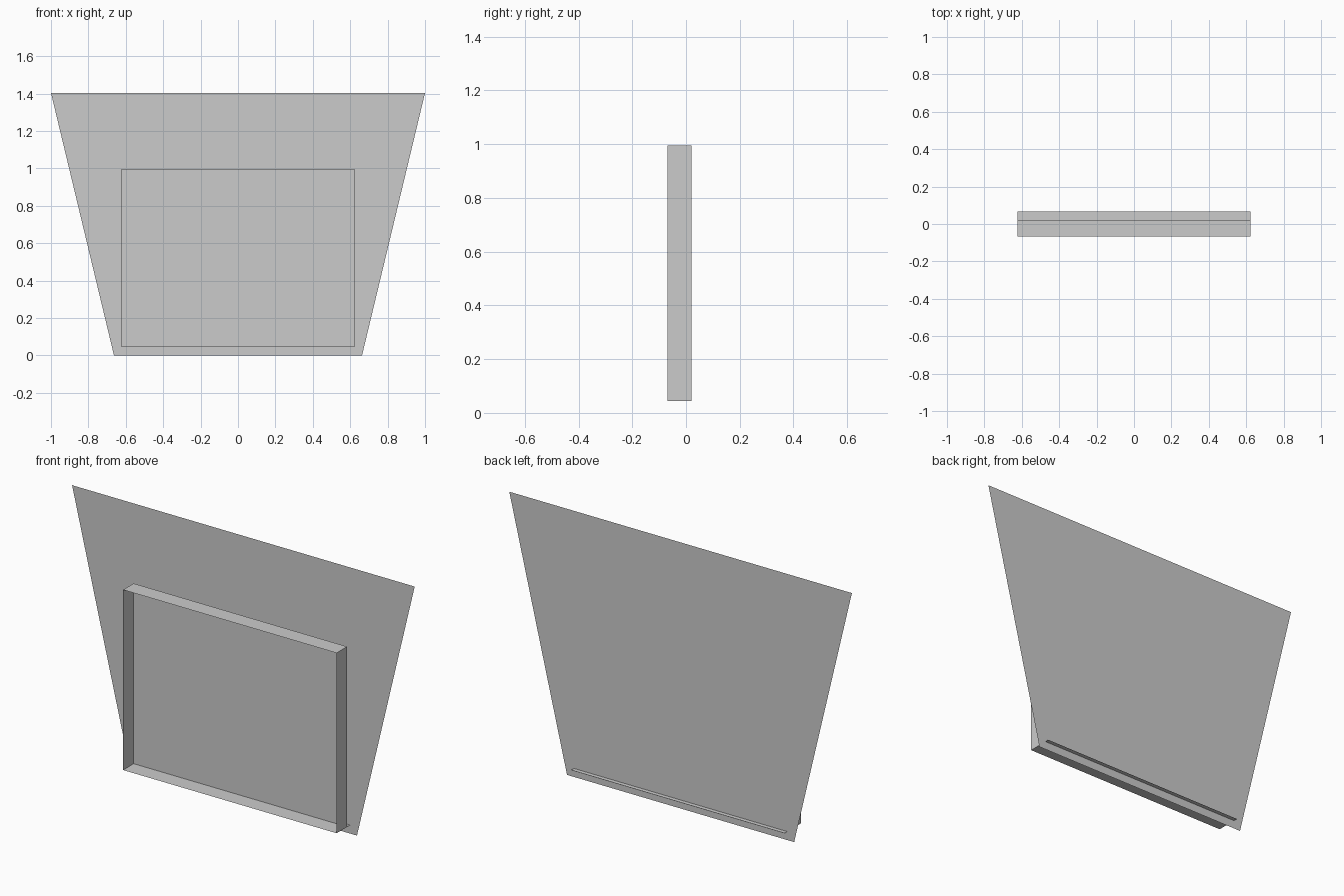
import bpy, bmesh

if "Cube" in bpy.data.objects:
    bpy.data.objects.remove(bpy.data.objects["Cube"])

FRONT, RECESS, BOARD, BACK = -0.068, 0.02, 0.045, 0.068


def finish(bm, name):
    mesh = bpy.data.meshes.new(name)
    bm.to_mesh(mesh)
    bm.free()
    obj = bpy.data.objects.new(name, mesh)
    bpy.context.collection.objects.link(obj)
    return obj


def add_face(bm, pts):
    return bm.faces.new([bm.verts.new(p) for p in pts])


# Backboard: a single tapered sheet
bm = bmesh.new()
add_face(bm, [(-0.663, BOARD, 0), (0.663, BOARD, 0),
              (1, BOARD, 1.404), (-1, BOARD, 1.404)])
finish(bm, "backboard")

# Recessed frame: front rim inset, then pushed in to make walls and panel
bm = bmesh.new()
front = add_face(bm, [(-0.623, FRONT, 0.045), (0.623, FRONT, 0.045),
                      (0.623, FRONT, 0.996), (-0.623, FRONT, 0.996)])
bm.normal_update()
bmesh.ops.inset_region(bm, faces=[front], thickness=0.027, use_even_offset=True)
result = bmesh.ops.extrude_discrete_faces(bm, faces=[front])
panel = result["faces"][0]
bmesh.ops.translate(bm, verts=panel.verts, vec=(0, RECESS - FRONT, 0))
finish(bm, "recessed_frame")

# Bottom sheet: runs from the rim back through the backboard
bm = bmesh.new()
add_face(bm, [(-0.623, FRONT, 0.045), (-0.623, BACK, 0.045),
              (0.623, BACK, 0.045), (0.623, FRONT, 0.045)])
finish(bm, "bottom_sheet")
